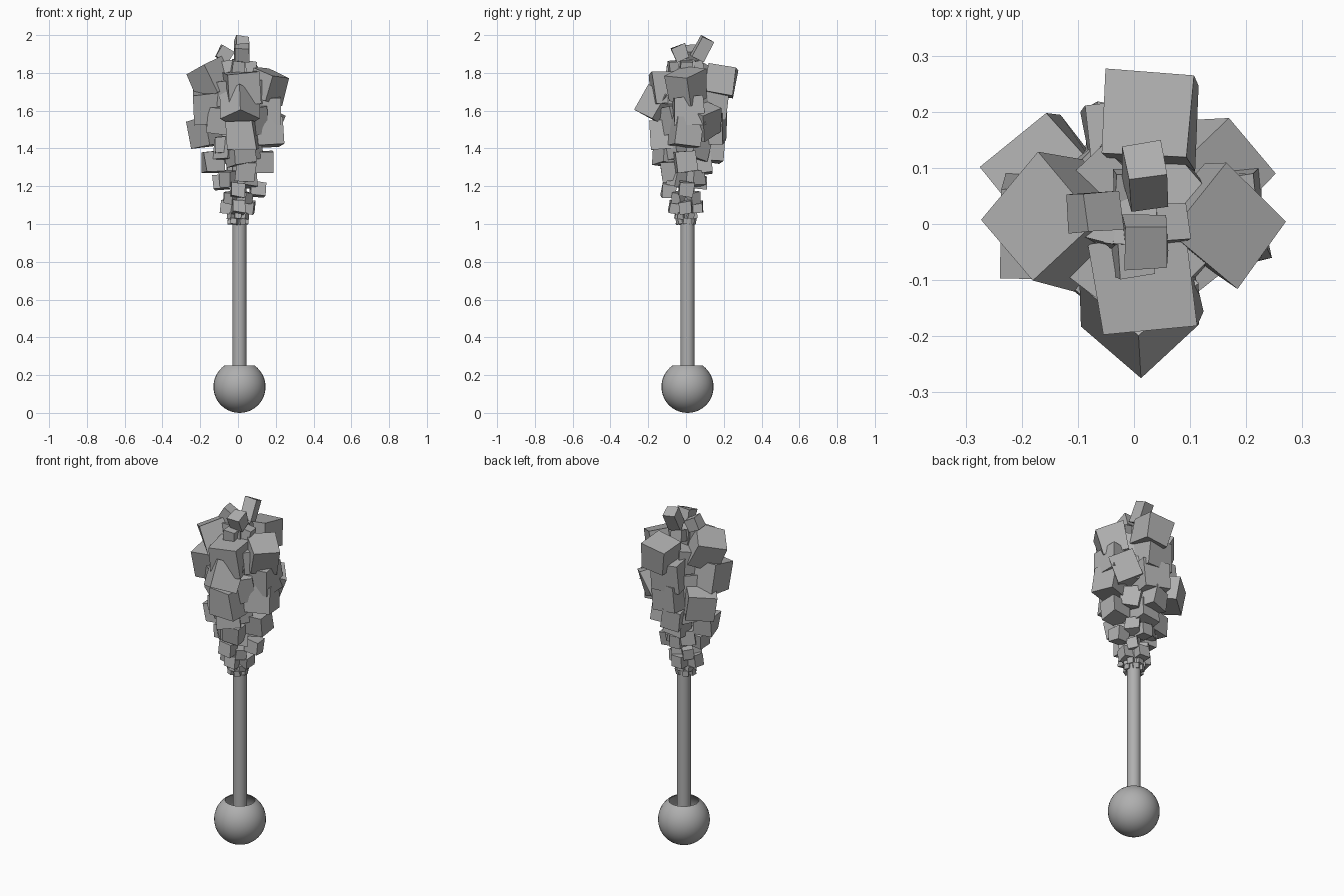
import bpy, bmesh, math, random
from mathutils import Matrix, Vector

if "Cube" in bpy.data.objects:
    bpy.data.objects.remove(bpy.data.objects["Cube"])

random.seed(11)

grey = bpy.data.materials.new("mid_grey")
grey.diffuse_color = (0.43, 0.43, 0.43, 1)
grey.use_nodes = True
grey.node_tree.nodes["Principled BSDF"].inputs["Base Color"].default_value = grey.diffuse_color


def new_object(name, bm):
    mesh = bpy.data.meshes.new(name)
    bmesh.ops.recalc_face_normals(bm, faces=bm.faces[:])
    bm.to_mesh(mesh)
    bm.free()
    mesh.materials.append(grey)
    ob = bpy.data.objects.new(name, mesh)
    bpy.context.collection.objects.link(ob)
    bpy.ops.object.select_all(action='DESELECT')
    ob.select_set(True)
    bpy.context.view_layer.objects.active = ob
    bpy.ops.object.shade_smooth_by_angle(angle=math.radians(35))
    return ob


def revolve(name, profile, sides=32):
    bm = bmesh.new()
    vs = [bm.verts.new((r, 0, z)) for r, z in profile]
    es = [bm.edges.new(p) for p in zip(vs, vs[1:])]
    bmesh.ops.spin(bm, geom=vs + es, axis=(0, 0, 1), cent=(0, 0, 0),
                   angle=math.tau, steps=sides)
    bmesh.ops.remove_doubles(bm, verts=bm.verts[:], dist=1e-5)
    ob = new_object(name, bm)
    ob.location = (.008, .008, 0)
    return ob


# Round hollow pot with a cut-off top and a thin wall
R, rim, wall = 0.138, 0.25, 0.004
a0 = math.asin((rim - R) / R)
angles = [-math.pi / 2 + (a0 + math.pi / 2) * i / 20 for i in range(21)]
arc = lambda r: [(r * math.cos(a), R + r * math.sin(a)) for a in angles]
outer, inner = arc(R), arc(R - wall)
outer[0], inner[0] = (0, 0), (0, wall)
revolve("pot", outer + inner[::-1])

# Trunk running from the pot into the foliage
revolve("trunk", [(0, 0.03), (0.037, 0.03), (0.037, 1.75), (0, 1.75)])

# Leaf blocks on each side: (sideways offset, distance out, height, size, turn)
sides = {
    0: [(0, .155, 1.73, .155, -38), (.01, .15, 1.6, .15, 5), (0, .155, 1.49, .15, 8),
        (0, .13, 1.33, .11, 0), (0, .105, 1.185, .075, 0), (.09, .13, 1.55, .14, -40)],
    90: [(-.035, .18, 1.755, .15, 0), (0, .13, 1.64, .16, 10), (0, .125, 1.51, .16, 0),
         (.02, .135, 1.385, .11, 20), (0, .08, 1.32, .11, 0), (0, .075, 1.22, .07, 0)],
    180: [(-.01, .135, 1.77, .165, 42), (0, .155, 1.62, .16, 0),
          (-.09, .155, 1.49, .15, 38), (0, .13, 1.33, .11, 15),
          (.07, .08, 1.42, .08, 0), (0, .09, 1.22, .075, 0)],
    270: [(.02, .095, 1.72, .165, 0), (.02, .11, 1.47, .15, 0),
          (.01, .1, 1.37, .12, 25), (.04, .08, 1.28, .1, 0), (0, .09, 1.18, .075, 0)],
}
foliage = bmesh.new()


def block(loc, size, rot, jitter=0.06):
    made = bmesh.ops.create_cube(foliage, size=1)["verts"]
    for v in made:
        v.co += Vector([random.uniform(-jitter, jitter) for _ in range(3)])
        v.co *= size
        v.co = rot @ v.co + Vector(loc)


def turn(yaw, tilt, roll=0):
    return (Matrix.Rotation(math.radians(yaw), 3, 'Z')
            @ Matrix.Rotation(math.radians(tilt), 3, 'Y')
            @ Matrix.Rotation(math.radians(roll), 3, 'X'))


def wobble(yaw, amount=10):
    return turn(yaw + random.uniform(-amount, amount),
                random.uniform(-amount, amount), random.uniform(-amount, amount))


for ang, rows in sides.items():
    q = Matrix.Rotation(math.radians(ang), 3, 'Z')
    for off, out, z, s, yaw in rows:
        # strongly turned blocks also lean so that a corner points outwards
        lean = turn(ang, 18 if abs(yaw) > 30 else 0)
        block(q @ Vector((out, off, z)), s, lean @ wobble(yaw, 8))

# Block with one corner pointing to the front
block((.01, -.145, 1.62), .15, turn(-90, -30) @ turn(45, 0), .03)

# Small blocks around the bottom and in the gaps of the foliage
for z, r, s, n, shift in ((1.015, .038, .032, 6, 0), (1.045, .04, .035, 6, 30),
                          (1.09, .055, .065, 4, 0), (1.14, .05, .06, 4, 45),
                          (1.24, .065, .08, 4, 45), (1.4, .075, .11, 4, 45),
                          (1.55, .085, .14, 4, 45), (1.7, .075, .13, 4, 45),
                          (1.83, .06, .065, 4, 0)):
    for i in range(n):
        a = shift + 360 * i / n
        t = math.radians(a)
        block((r * math.cos(t), r * math.sin(t), z), s, wobble(a))

# Small blocks at the tip
block((0, 0, 1.82), .09, wobble(0, 8))
block((-.07, .02, 1.9), .072, turn(5, 30))
block((.02, -.03, 1.905), .075, turn(0, 0, 20))
tip = turn(10, 4, -28) @ Matrix.Diagonal((1, 1, 1.7))
block((.02, .085, 1.927), .07, tip, .03)
new_object("leaf_blocks", foliage)
